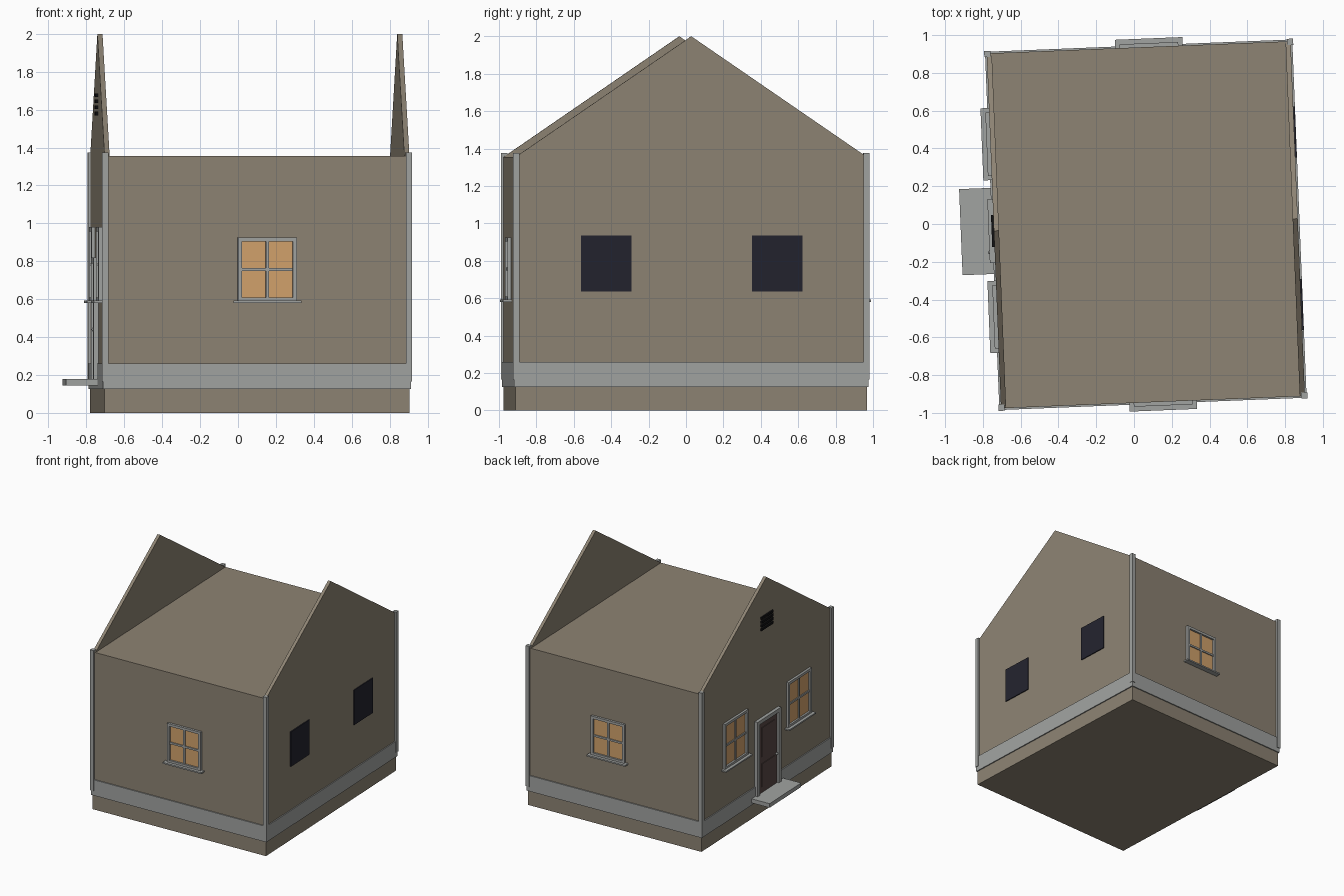
import bpy, bmesh
from math import pi, radians
from mathutils import Matrix, Vector

if "Cube" in bpy.data.objects:
    bpy.data.objects.remove(bpy.data.objects["Cube"])

HX, HY = 0.805, 0.94            # half width and half depth of the walls
EAVE, RIDGE = 1.355, 2.0
HOUSE = Matrix.Translation((0.0625, -0.004, 0)) @ Matrix.Rotation(radians(2.3), 4, 'Z')


def material(name, rgb):
    m = bpy.data.materials.new(name)
    lin = [(c / 255 / 12.92) if c < 11 else ((c / 255 + 0.055) / 1.055) ** 2.4 for c in rgb]
    m.diffuse_color = (*lin, 1)
    m.use_nodes = True
    m.node_tree.nodes["Principled BSDF"].inputs["Base Color"].default_value = m.diffuse_color
    return m


WALL = material("wall_olive", (141, 131, 115))
TRIM = material("trim_grey", (161, 163, 161))
LIT = material("lit_pane", (210, 162, 108))
DARK = material("dark_pane", (35, 35, 46))
DOOR = material("door_brown", (88, 72, 69))
VENT = material("vent_black", (18, 18, 20))


def wall_frame(angle, dist):
    """Frame of one wall: x runs along it, -y points outwards."""
    return HOUSE @ Matrix.Rotation(angle, 4, 'Z') @ Matrix.Translation((0, -dist, 0))


FRONT, BACK = wall_frame(0, HY), wall_frame(pi, HY)
LEFT, RIGHT = wall_frame(-pi / 2, HX), wall_frame(pi / 2, HX)


def finish(name, bm, mat, frame):
    bmesh.ops.recalc_face_normals(bm, faces=bm.faces)
    bm.transform(frame)
    me = bpy.data.meshes.new(name)
    bm.to_mesh(me)
    bm.free()
    me.materials.append(mat)
    ob = bpy.data.objects.new(name, me)
    bpy.context.collection.objects.link(ob)
    return ob


def boxes(name, spans, mat, frame=HOUSE):
    """One object from boxes given as (x0, x1, y0, y1, z0, z1)."""
    bm = bmesh.new()
    for x0, x1, y0, y1, z0, z1 in spans:
        size = Matrix.Diagonal((x1 - x0, y1 - y0, z1 - z0, 1))
        mid = Matrix.Translation(((x0 + x1) / 2, (y0 + y1) / 2, (z0 + z1) / 2))
        bmesh.ops.create_cube(bm, size=1, matrix=mid @ size)
    return finish(name, bm, mat, frame)


def gable_wall(name, frame, thick=0.027):
    bm = bmesh.new()
    profile = [(-HY, 0), (HY, 0), (HY, EAVE), (0, RIDGE), (-HY, EAVE)]
    face = bm.faces.new([bm.verts.new((x, 0, z)) for x, z in profile])
    out = bmesh.ops.extrude_face_region(bm, geom=[face])
    verts = [g for g in out["geom"] if isinstance(g, bmesh.types.BMVert)]
    bmesh.ops.translate(bm, verts=verts, vec=Vector((0, thick, 0)))
    finish(name, bm, WALL, frame)


def window(name, frame, u, w, z0, z1):
    """Four lit panes in a grey frame with a sill; w is half the width."""
    b, m, d = 0.022, 0.008, -0.02
    zm = (z0 + z1) / 2
    boxes(name + "_panes", [(u - w + b, u + w - b, -0.004, 0.01, z0 + b, z1 - b)], LIT, frame)
    boxes(name + "_frame", [
        (u - w, u - w + b, d, 0.01, z0, z1),
        (u + w - b, u + w, d, 0.01, z0, z1),
        (u - w + b, u + w - b, d, 0.01, z1 - b, z1),
        (u - w + b, u + w - b, d, 0.01, z0, z0 + b),
        (u - m, u + m, -0.014, 0.01, z0 + b, z1 - b),
        (u - w + b, u + w - b, -0.013, 0.01, zm - m, zm + m)], TRIM, frame)
    boxes(name + "_sill", [(u - w - 0.023, u + w + 0.023, -0.045, 0.01, z0 - 0.008, z0 + 0.004)],
          TRIM, frame)


# House body with a flat top between two tall gable walls
T = 0.027
boxes("house_body", [(-HX + T, HX - T, -HY, HY, 0, EAVE)], WALL)
gable_wall("left_gable", LEFT)
gable_wall("right_gable", RIGHT)

# Plinth band around the walls
P = 0.009
boxes("plinth_band", [
    (-HX - P, HX + P, -HY - P, -HY + P, 0.125, 0.26),
    (-HX - P, HX + P, HY - P, HY + P, 0.125, 0.26),
    (-HX - P, -HX + P, -HY + P, HY - P, 0.125, 0.26),
    (HX - P, HX + P, -HY + P, HY - P, 0.125, 0.26)], TRIM)

# Corner posts
for sx, side in ((-1, "left"), (1, "right")):
    for sy, end in ((-1, "front"), (1, "back")):
        x, y, h = sx * (HX - 0.003), sy * (HY - 0.003), 0.0165
        boxes(f"{end}_{side}_corner_post", [(x - h, x + h, y - h, y + h, 0.165, 1.375)], TRIM)

# Lit windows
window("front_window", FRONT, 0.054, 0.156, 0.588, 0.925)
window("back_window", BACK, -0.054, 0.156, 0.588, 0.925)
window("left_window_rear", LEFT, -0.46, 0.168, 0.588, 0.98)
window("left_window_fore", LEFT, 0.455, 0.168, 0.588, 0.98)

# Dark windows on the right wall
for u, label in ((-0.456, "fore"), (0.46, "rear")):
    boxes(f"dark_window_{label}", [(u - 0.135, u + 0.135, -0.008, 0.001, 0.635, 0.935)], DARK, RIGHT)

# Door with frame, raised panels, knob and step
boxes("door_leaf", [(-0.135, 0.135, -0.013, 0.01, 0.18, 0.79)], DOOR, LEFT)
boxes("door_panels", [(-0.095, 0.095, -0.018, 0, 0.23, 0.43),
                      (-0.095, 0.095, -0.018, 0, 0.49, 0.74)], DOOR, LEFT)
boxes("door_frame", [(-0.17, -0.135, -0.028, 0.01, 0.18, 0.82),
                     (0.135, 0.17, -0.028, 0.01, 0.18, 0.82),
                     (-0.135, 0.135, -0.028, 0.01, 0.788, 0.82)], TRIM, LEFT)
bm = bmesh.new()
bmesh.ops.create_uvsphere(bm, u_segments=10, v_segments=6, radius=0.011,
                          matrix=Matrix.Translation((0.113, -0.024, 0.44)))
finish("door_knob", bm, TRIM, LEFT)
boxes("door_step", [(-0.228, 0.228, -0.175, 0.01, 0.145, 0.18)], TRIM, LEFT)

# Gable vent slats
boxes("gable_vent", [(-0.085, 0.085, -0.012, 0.005, z, z + 0.02)
                     for z in (1.57, 1.602, 1.634, 1.666)], VENT, LEFT)
